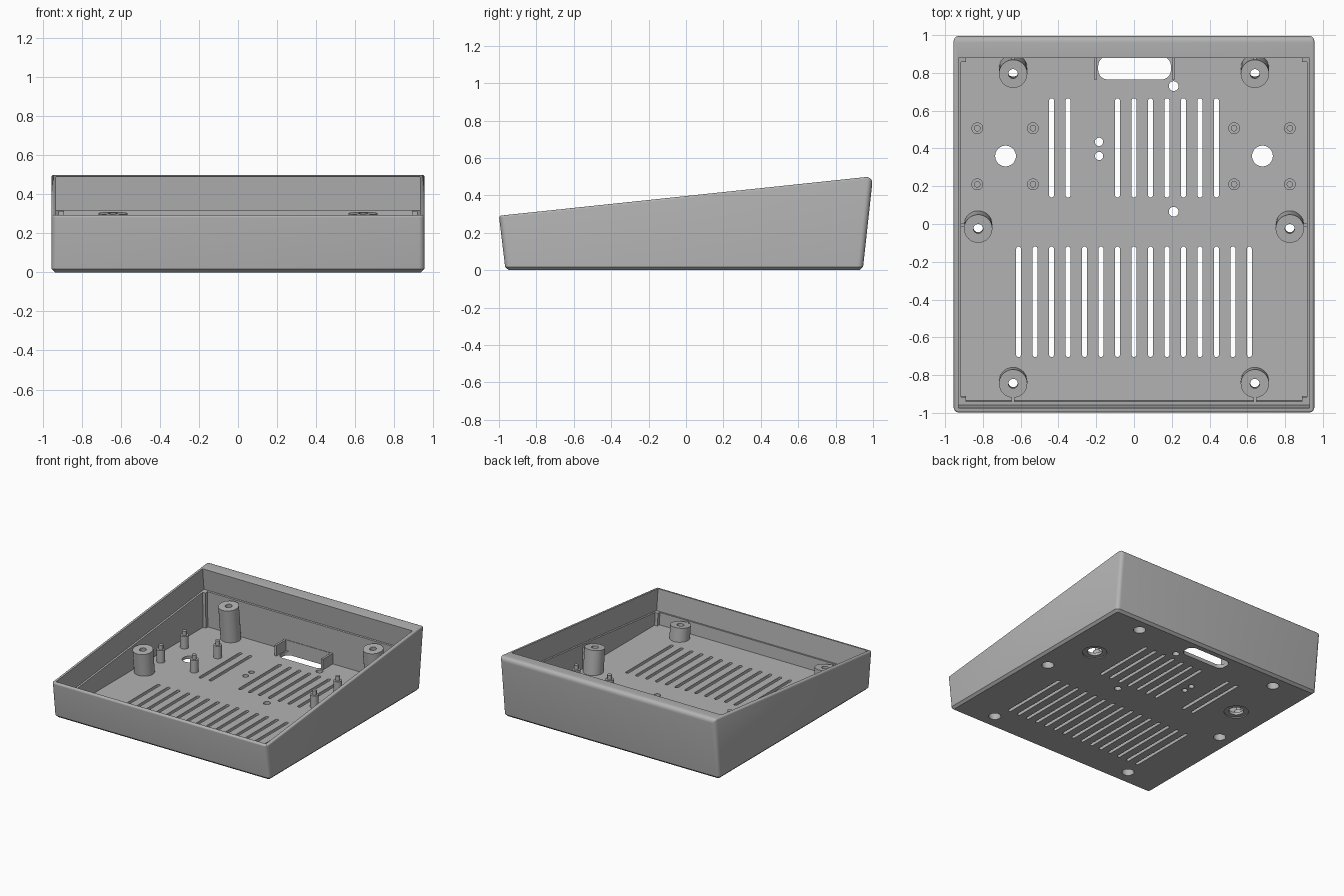
import bpy, bmesh, math
from mathutils import Vector

if "Cube" in bpy.data.objects:
    bpy.data.objects.remove(bpy.data.objects["Cube"])

SLOPE = 0.1046
UP = Vector((0, -SLOPE, 1)).normalized()       # normal of the sloping lid plane

grey = bpy.data.materials.new("grey plastic")
grey.diffuse_color = (0.45, 0.45, 0.45, 1)
grey.use_nodes = True
grey.node_tree.nodes["Principled BSDF"].inputs["Base Color"].default_value = grey.diffuse_color


def ledge(y):
    return 0.224 + 0.1036 * y                   # height of the lid ledge


def prism(bm, pts, vec):
    """Solid made by sweeping a flat outline along a vector."""
    face = bm.faces.new([bm.verts.new(p) for p in pts])
    ext = bmesh.ops.extrude_face_region(bm, geom=[face], use_keep_orig=True)
    new = [g for g in ext["geom"] if isinstance(g, bmesh.types.BMVert)]
    bmesh.ops.translate(bm, verts=new, vec=vec)


def rod(bm, start, end, r, n=32):
    """Cylinder between two points."""
    start, end = Vector(start), Vector(end)
    axis = end - start
    side = Vector((1, 0, 0))
    other = axis.normalized().cross(side)
    ring = [start + r * (side * math.cos(a) + other * math.sin(a))
            for a in (2 * math.pi * i / n for i in range(n))]
    prism(bm, ring, axis)


def rounded_slot(bm, cx, cy, w, h, r, z0, z1, n=6):
    """Vertical prism with a rounded rectangle outline."""
    pts = []
    for k, (sx, sy) in enumerate(((1, 1), (-1, 1), (-1, -1), (1, -1))):
        for i in range(n + 1):
            a = math.pi / 2 * (k + i / n)
            pts.append((cx + sx * (w / 2 - r) + r * math.cos(a),
                        cy + sy * (h / 2 - r) + r * math.sin(a), z0))
    bmesh.ops.remove_doubles  # outline has no repeats while r < half the size
    prism(bm, pts, (0, 0, z1 - z0))


def box(bm, x0, x1, y0, y1, z0, z1):
    prism(bm, [(x0, y0, z0), (x1, y0, z0), (x1, y1, z0), (x0, y1, z0)], (0, 0, z1 - z0))


def profile(bm, pts, half):
    """Side profile (y, z) swept across the width."""
    prism(bm, [(-half, y, z) for y, z in pts], (2 * half, 0, 0))


def finish(bm, name):
    bmesh.ops.recalc_face_normals(bm, faces=bm.faces)
    me = bpy.data.meshes.new(name)
    bm.to_mesh(me)
    bm.free()
    me.materials.append(grey)
    ob = bpy.data.objects.new(name, me)
    bpy.context.collection.objects.link(ob)
    return ob


def bake(ob):
    """Replace the mesh by its modified version."""
    dg = bpy.context.evaluated_depsgraph_get()
    me = bpy.data.meshes.new_from_object(ob.evaluated_get(dg))
    ob.modifiers.clear()
    ob.data = me


def cut(ob, cutter):
    m = ob.modifiers.new("cut", "BOOLEAN")
    m.operation, m.solver, m.object = "DIFFERENCE", "EXACT", cutter
    bake(ob)


def smooth(ob):
    bpy.ops.object.select_all(action="DESELECT")
    ob.select_set(True)
    bpy.context.view_layer.objects.active = ob
    bpy.ops.object.shade_smooth_by_angle(angle=math.radians(30))


# Outer wedge-shaped body
bm = bmesh.new()
profile(bm, [(-0.965, 0), (0.945, 0), (1.0, 0.502), (-1.0, 0.291)], 0.955)
weight = bm.edges.layers.float.new("bevel_weight_edge")
for e in bm.edges:
    a, b = (v.co for v in e.verts)
    if abs(a.z - b.z) > 0.2 and abs(a.y - b.y) < 0.2:
        e[weight] = 0.75                        # upright corners
    elif min(a.z, b.z) > 0.4:
        e[weight] = 1.0                         # rear top edge
    elif min(a.z, b.z) > 0.2:
        e[weight] = 0.3                         # front and side rims
shell = finish(bm, "case_shell")
m = shell.modifiers.new("round", "BEVEL")
m.limit_method, m.width, m.segments = "WEIGHT", 0.04, 5
bake(shell)
bm = bmesh.new()
bm.from_mesh(shell.data)
bmesh.ops.bevel(bm, geom=[e for e in bm.edges if all(v.co.z < 1e-4 for v in e.verts)],
                offset=0.018, segments=1, affect="EDGES")
bm.to_mesh(shell.data)
bm.free()

# Lid recess and the main cavity below it
bm = bmesh.new()
f, b = Vector((-0.957, ledge(-0.957))), Vector((0.898, ledge(0.898)))
lift = Vector((UP.y, UP.z)) * 0.4
profile(bm, [f, b, b + lift, f + lift], 0.93)
recess = finish(bm, "recess_cutter")
bm = bmesh.new()
profile(bm, [(-0.935, 0.03), (0.89, 0.03), (0.883, 0.34), (-0.942, 0.15)], 0.915)
bmesh.ops.bevel(bm, geom=[e for e in bm.edges if abs(e.verts[0].co.z - e.verts[1].co.z) > 0.1
                          and abs(e.verts[0].co.y - e.verts[1].co.y) < 0.1],
                offset=0.025, segments=4, affect="EDGES")
cavity = finish(bm, "cavity_cutter")

# Floor openings: vents, cable slot, round holes
bm = bmesh.new()
STEP = 0.0873
for i in range(-7, 8):
    rounded_slot(bm, i * STEP, -0.412, 0.026, 0.585, 0.0129, -0.1, 0.1)
for i in (-5, -4, -1, 0, 1, 2, 3, 4, 5):
    rounded_slot(bm, i * STEP, 0.403, 0.026, 0.525, 0.0129, -0.1, 0.1)
rounded_slot(bm, 0.003, 0.826, 0.385, 0.122, 0.05, -0.1, 0.1)
for x, y, r in ((0.21, 0.73, 0.026), (0.21, 0.065, 0.026), (-0.185, 0.435, 0.022),
                (-0.185, 0.36, 0.022), (-0.68, 0.36, 0.055), (0.68, 0.36, 0.055)):
    rod(bm, (x, y, -0.1), (x, y, 0.1), r)
holes = finish(bm, "floor_hole_cutter")

# Screw bosses, tilted with the lid, with ribs to the nearest wall
BOSSES = [(s * x, y) for s in (-1, 1) for x, y in ((0.64, 0.795), (0.825, -0.025), (0.64, -0.845))]
bosses, bores, sinks = [], bmesh.new(), bmesh.new()
for x, y in BOSSES:
    top = Vector((x, y, ledge(y) - 0.005))
    base = top - UP * ((top.z - 0.015) / UP.z)
    bm = bmesh.new()
    rod(bm, base, top, 0.075, 48)
    bosses.append(finish(bm, "screw_boss"))
    rod(bores, base - UP * 0.1, top + UP * 0.1, 0.025)
    rod(sinks, base - UP * 0.1, top - UP * 0.06, 0.045)
    bm = bmesh.new()
    z = top.z - 0.012
    if abs(x) > 0.7:
        s = math.copysign(1, x)
        box(bm, *sorted((s * 0.893, s * 0.925)), y + 0.012, y + 0.028, 0.015, z)
    elif y > 0:
        box(bm, x - 0.008, x + 0.008, 0.862, 0.9, 0.015, z)
    else:
        box(bm, x - 0.008, x + 0.008, -0.95, -0.915, 0.015, z)
    finish(bm, "boss_rib")

# Shallow round pads under the floor are sunk together with the screw wells
for x in (-0.68, 0.68):
    rod(sinks, (x, 0.36, -0.1), (x, 0.36, 0.008), 0.09, 40)
bores, sinks = finish(bores, "bore_cutter"), finish(sinks, "well_cutter")
for c in (recess, cavity, holes, bores, sinks):
    cut(shell, c)
for ob in bosses:
    cut(ob, bores)
    cut(ob, sinks)
for c in (recess, cavity, holes, bores, sinks):
    bpy.data.objects.remove(c)

# Board standoffs with locating pins
for x in (-0.83, -0.535, 0.53, 0.825):
    for y in (0.21, 0.507):
        bm = bmesh.new()
        rod(bm, (x, y, 0.02), (x, y, 0.13), 0.031, 24)
        rod(bm, (x, y, 0.125), (x, y, 0.165), 0.017, 20)
        finish(bm, "standoff")

# Guard walls around the cable slot
bm = bmesh.new()
for x0, x1 in ((-0.212, -0.195), (0.201, 0.218)):
    box(bm, x0, x1, 0.765, 0.9, 0.02, 0.115)
box(bm, -0.2, 0.206, 0.884, 0.9, 0.02, 0.115)
finish(bm, "slot_guard")

for ob in list(bpy.context.scene.objects):
    smooth(ob)
